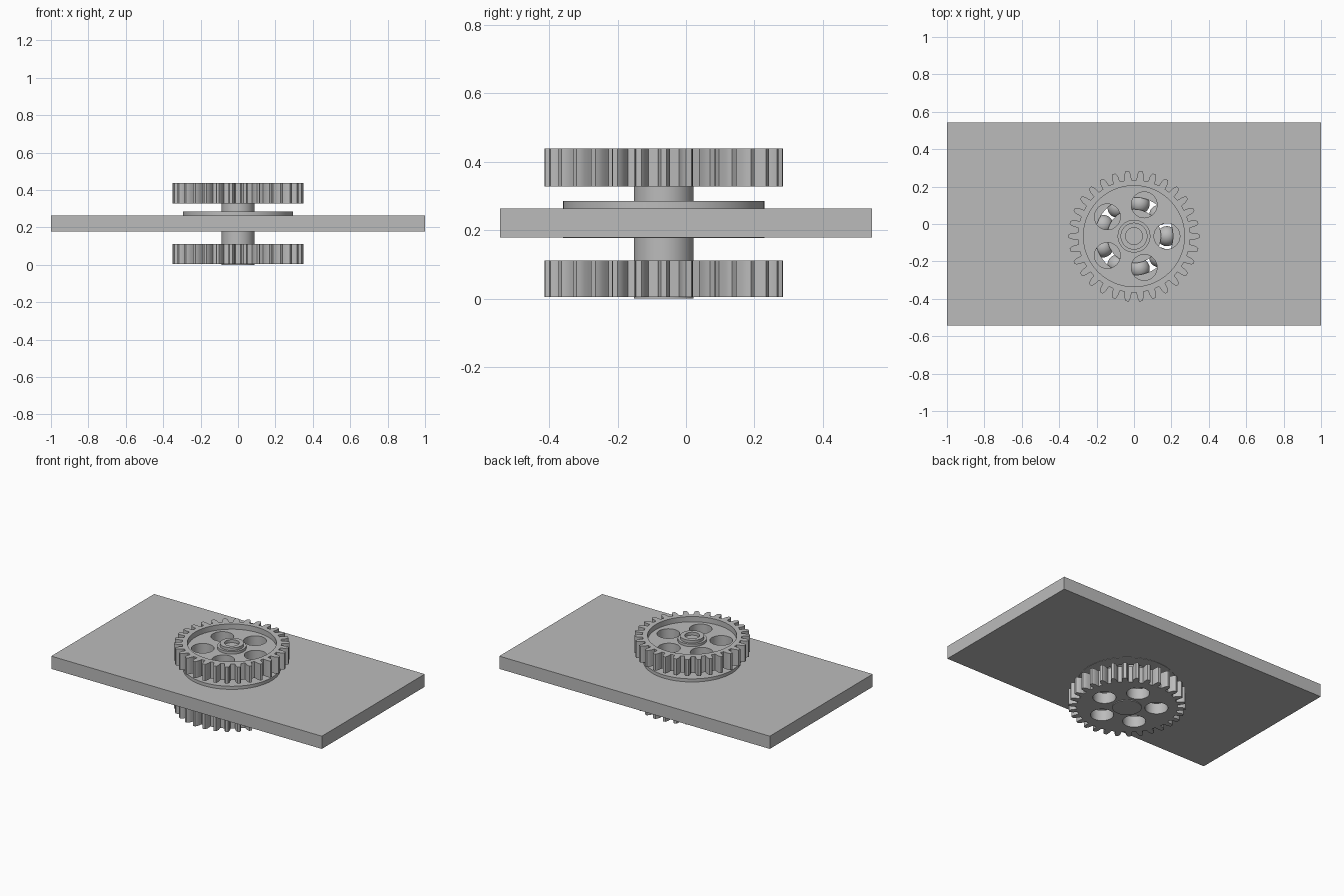
import bpy, bmesh, math
from mathutils import Vector, Matrix

if "Cube" in bpy.data.objects:
    bpy.data.objects.remove(bpy.data.objects["Cube"], do_unlink=True)

CY = -0.065          # gear axis position in y
HOLE_RING = 0.176    # radius of the ring of holes and balls

grey = bpy.data.materials.new("plain_grey")
grey.use_nodes = True
grey.diffuse_color = (0.5, 0.5, 0.5, 1)
grey.node_tree.nodes["Principled BSDF"].inputs["Base Color"].default_value = (0.5, 0.5, 0.5, 1)


def finish(name, bm):
    bmesh.ops.recalc_face_normals(bm, faces=bm.faces)
    mesh = bpy.data.meshes.new(name)
    bm.to_mesh(mesh)
    bm.free()
    mesh.materials.append(grey)
    mesh.shade_smooth()
    mesh.set_sharp_from_angle(angle=math.radians(30))
    obj = bpy.data.objects.new(name, mesh)
    bpy.context.collection.objects.link(obj)
    return obj


def prism(name, outline, z0, z1):
    bm = bmesh.new()
    face = bm.faces.new([bm.verts.new((x, y, z0)) for x, y in outline])
    out = bmesh.ops.extrude_face_region(bm, geom=[face])
    top = [v for v in out["geom"] if isinstance(v, bmesh.types.BMVert)]
    bmesh.ops.translate(bm, verts=top, vec=(0, 0, z1 - z0))
    return finish(name, bm)


def polar(r, a, cx=0, cy=CY):
    return cx + r * math.cos(a), cy + r * math.sin(a)


def circle(r, n, cx=0, cy=CY):
    return [polar(r, 2 * math.pi * i / n, cx, cy) for i in range(n)]


def revolve(name, profile, closed, n=96):
    bm = bmesh.new()
    verts = [bm.verts.new((r, 0, z)) for r, z in profile]
    pairs = list(zip(verts, verts[1:] + verts[:1]))
    edges = [bm.edges.new(p) for p in (pairs if closed else pairs[:-1])]
    bmesh.ops.spin(bm, geom=verts + edges, cent=(0, 0, 0), axis=(0, 0, 1),
                   angle=2 * math.pi, steps=n)
    bmesh.ops.remove_doubles(bm, verts=bm.verts, dist=1e-5)
    bmesh.ops.translate(bm, verts=bm.verts, vec=(0, CY, 0))
    return finish(name, bm)


def cut(obj, cutters):
    for c in cutters:
        c.hide_render = True
        mod = obj.modifiers.new("cut", "BOOLEAN")
        mod.operation, mod.solver, mod.object = "DIFFERENCE", "EXACT", c
    bpy.context.view_layer.update()
    result = bpy.data.meshes.new_from_object(
        obj.evaluated_get(bpy.context.evaluated_depsgraph_get()))
    obj.modifiers.clear()
    obj.data = result
    result.shade_smooth()
    result.set_sharp_from_angle(angle=math.radians(30))
    for c in cutters:
        bpy.data.objects.remove(c, do_unlink=True)


# Spur gear: curved teeth, five lightening holes and a dished upper face
def gear(name, z0, z1, teeth=30):
    flank = [(0.301, 0.3), (0.312, 0.275), (0.328, 0.25), (0.341, 0.185), (0.35, 0.11)]
    pitch = 2 * math.pi / teeth
    outline = []
    for i in range(teeth):
        outline += [polar(r, (i - w) * pitch) for r, w in flank]
        outline += [polar(r, (i + w) * pitch) for r, w in reversed(flank)]
    body = prism(name, outline, z0, z1)
    cutters = [prism("recess_cutter", circle(0.27, 96), z1 - 0.035, z1 + 0.1)]
    for i in range(5):
        x, y = polar(HOLE_RING, i * 2 * math.pi / 5)
        cutters.append(prism("hole_cutter", circle(0.069, 48, x, y), z0 - 0.1, z1 + 0.1))
    cut(body, cutters)


gear("lower_gear", 0.005, 0.112)
gear("upper_gear", 0.328, 0.438)

# Shaft with stepped, hollowed top end
revolve("shaft", [(0, 0), (0.0875, 0), (0.0875, 0.42), (0.072, 0.42),
                  (0.072, 0.438), (0.045, 0.438), (0.045, 0.418), (0, 0.418)], False)

# Mounting plate with bearing bore
plate = prism("mounting_plate", [(-1, -0.543), (1, -0.543), (1, 0.543), (-1, 0.543)],
              0.179, 0.264)
cut(plate, [prism("bore_cutter", circle(0.295, 96), 0.1, 0.4)])

# Ball bearing: grooved rings and nine balls
Z0, Z1, BALL = 0.177, 0.285, 0.054
mid = (Z0 + Z1) / 2


def bearing_ring(name, wall, side):
    shoulder = HOLE_RING + side * 0.032
    limit = math.acos(0.032 / BALL)
    groove = []
    for i in range(13):
        a = limit * (i / 6 - 1)
        groove.append((HOLE_RING + side * BALL * math.cos(a), mid + BALL * math.sin(a)))
    revolve(name, [(wall, Z0), (shoulder, Z0)] + groove + [(shoulder, Z1), (wall, Z1)], True)


bearing_ring("bearing_inner_ring", 0.0875, -1)
bearing_ring("bearing_outer_ring", 0.295, 1)

for i in range(9):
    x, y = polar(HOLE_RING, i * 2 * math.pi / 9)
    bm = bmesh.new()
    bmesh.ops.create_uvsphere(bm, u_segments=32, v_segments=16, radius=BALL - 0.0005,
                              matrix=Matrix.Translation(Vector((x, y, mid))))
    finish(f"bearing_ball_{i + 1}", bm)
